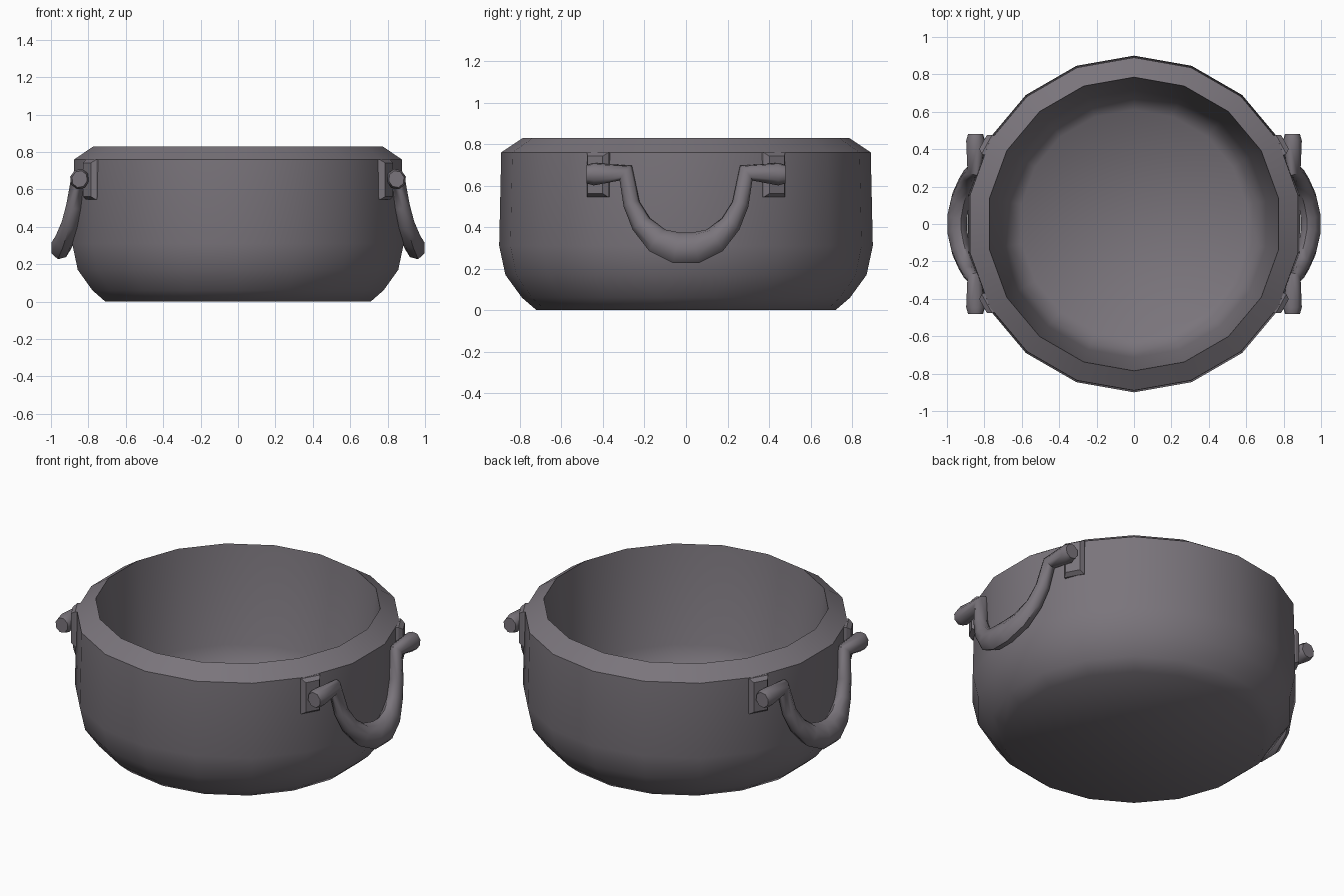
import bpy, bmesh, math
from mathutils import Vector

if "Cube" in bpy.data.objects:
    bpy.data.objects.remove(bpy.data.objects["Cube"])

metal = bpy.data.materials.new("dark grey metal")
metal.diffuse_color = (0.195, 0.177, 0.2, 1)
metal.use_nodes = True
metal.node_tree.nodes["Principled BSDF"].inputs["Base Color"].default_value = metal.diffuse_color


def finish(bm, name, angle):
    bmesh.ops.recalc_face_normals(bm, faces=bm.faces)
    me = bpy.data.meshes.new(name)
    bm.to_mesh(me)
    bm.free()
    me.materials.append(metal)
    ob = bpy.data.objects.new(name, me)
    bpy.context.collection.objects.link(ob)
    bpy.ops.object.select_all(action='DESELECT')
    ob.select_set(True)
    bpy.context.view_layer.objects.active = ob
    bpy.ops.object.shade_smooth_by_angle(angle=math.radians(angle))
    return ob


def skin(bm, rings):
    # join consecutive vertex rings with quads and cap both ends
    n = len(rings[0])
    vs = [[bm.verts.new(p) for p in r] for r in rings]
    for a, b in zip(vs, vs[1:]):
        for i in range(n):
            j = (i + 1) % n
            bm.faces.new((a[i], a[j], b[j], b[i]))
    bm.faces.new(vs[0])
    bm.faces.new(vs[-1])


# Pot body: 18-sided lathe, outside up to the rim and down the tapered inside
profile = [(0.72, 0), (0.79, 0.06), (0.87, 0.17), (0.90, 0.31), (0.89, 0.76),
           (0.785, 0.83), (0.715, 0.25), (0.68, 0.15), (0.61, 0.085)]
SIDES = 18
bm = bmesh.new()
skin(bm, [[(r * math.cos(math.pi / 2 + 2 * math.pi * i / SIDES),
            r * math.sin(math.pi / 2 + 2 * math.pi * i / SIDES), z)
           for i in range(SIDES)] for r, z in profile])
finish(bm, "pot_body", 46)

# Handle: half path of (x, y, z, in-plane radius, thickness radius)
half = [(0.847, -0.480, 0.655, 0.046, 0.042), (0.847, -0.445, 0.655, 0.056, 0.052),
        (0.852, -0.290, 0.660, 0.036, 0.040), (0.877, -0.262, 0.510, 0.040, 0.042),
        (0.898, -0.215, 0.415, 0.050, 0.046), (0.925, -0.140, 0.337, 0.064, 0.052),
        (0.944, -0.045, 0.300, 0.076, 0.056)]
path = half + [(x, -y, z, a, b) for x, y, z, a, b in reversed(half)]
plane_n = Vector((0.36, 0, 0.094)).normalized()


def handle(sx, name):
    pts = [Vector(p[:3]) for p in path]
    rings = []
    for i, p in enumerate(pts):
        d0 = (p - pts[max(i - 1, 0)]).normalized()
        d1 = (pts[min(i + 1, len(pts) - 1)] - p).normalized()
        t = (d0 + d1).normalized()
        side = t.cross(plane_n).normalized()
        miter = 1 / max(t.dot(d1 if d1.length else d0), 0.6)
        a, b = path[i][3] * miter, path[i][4]
        ring = []
        for k in range(8):
            w = 2 * math.pi * k / 8
            q = p + side * (a * math.cos(w)) + plane_n * (b * math.sin(w))
            ring.append((sx * q.x, q.y, q.z))
        rings.append(ring)
    bm = bmesh.new()
    skin(bm, rings)
    finish(bm, name, 50)


# Bracket: plate on the pot wall with a chamfered outer face
def bracket(sx, sy, name):
    ang = math.radians(29)
    c = Vector((0.797, 0.432, 0.652))
    out = Vector((math.cos(ang), math.sin(ang), 0))
    tan = Vector((-math.sin(ang), math.cos(ang), 0))
    rings = []
    for depth, w, h in [(-0.05, 0.058, 0.107), (-0.012, 0.058, 0.107), (0.012, 0.042, 0.09)]:
        ring = []
        for u, v in [(-1, -1), (1, -1), (1, 1), (-1, 1)]:
            q = c + out * depth + tan * (u * w) + Vector((0, 0, v * h))
            ring.append((sx * q.x, sy * q.y, q.z))
        rings.append(ring)
    bm = bmesh.new()
    skin(bm, rings)
    finish(bm, name, 20)


for sx, label in ((1, "right"), (-1, "left")):
    handle(sx, "handle_" + label)
    for sy, end in ((-1, "front"), (1, "back")):
        bracket(sx, sy, f"bracket_{label}_{end}")
